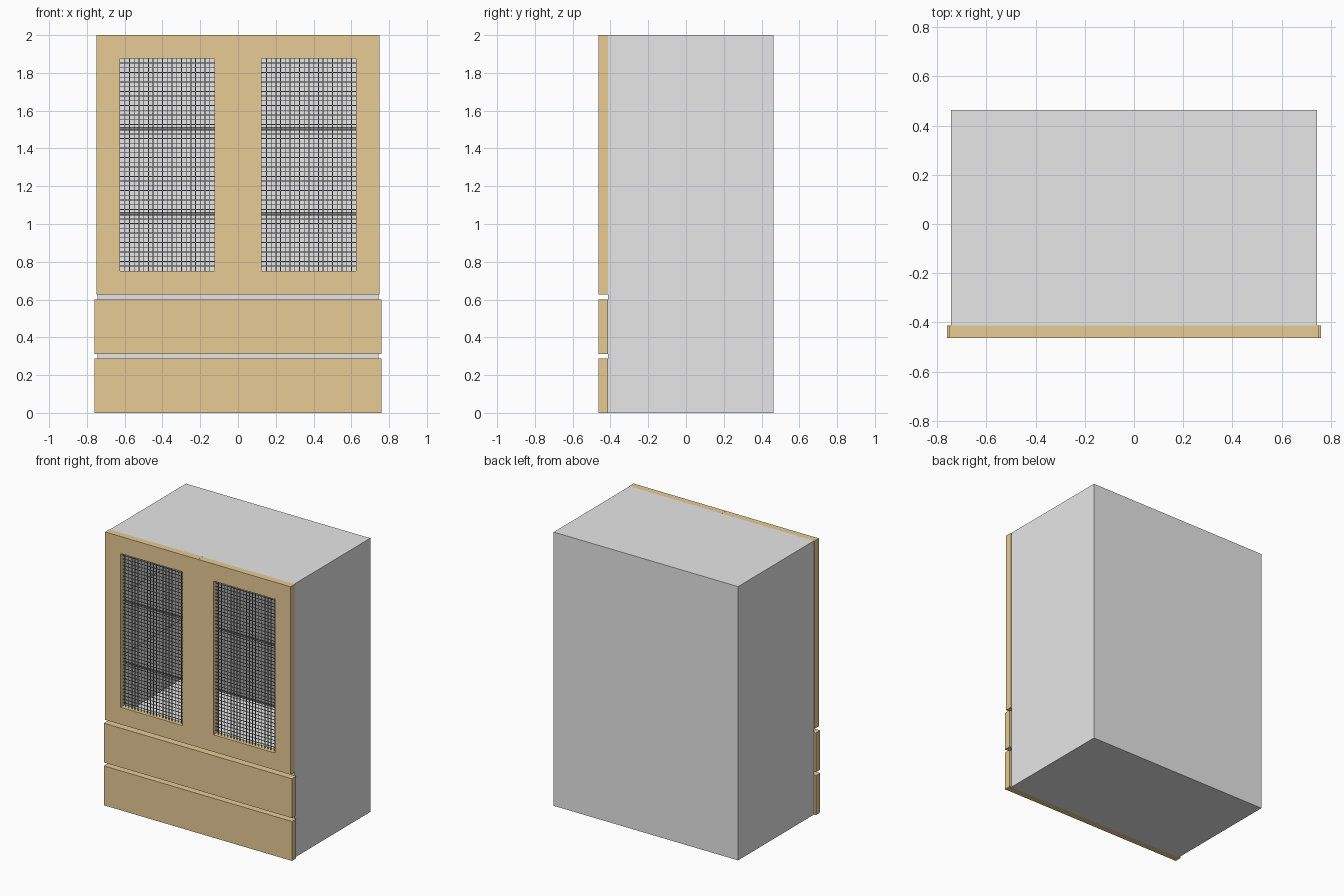
import bpy, bmesh
from mathutils import Matrix, Vector

if "Cube" in bpy.data.objects:
    bpy.data.objects.remove(bpy.data.objects["Cube"])


def material(name, rgb):
    m = bpy.data.materials.new(name)
    m.diffuse_color = (*rgb, 1)
    m.use_nodes = True
    m.node_tree.nodes["Principled BSDF"].inputs["Base Color"].default_value = m.diffuse_color
    return m


WOOD = material("tan wood", (0.8, 0.6, 0.3))
GREY = material("light grey panel", (0.8, 0.8, 0.8))
DARK = material("dark grey metal", (0.25, 0.25, 0.25))


def boxes(name, mat, spans):
    """One object made of boxes, each given as (x0, x1, y0, y1, z0, z1)."""
    bm = bmesh.new()
    for x0, x1, y0, y1, z0, z1 in spans:
        centre = Vector((x0 + x1, y0 + y1, z0 + z1)) / 2
        size = (x1 - x0, y1 - y0, z1 - z0, 1)
        bmesh.ops.create_cube(bm, size=1, matrix=Matrix.Translation(centre) @ Matrix.Diagonal(size))
    mesh = bpy.data.meshes.new(name)
    bm.to_mesh(mesh)
    bm.free()
    mesh.materials.append(mat)
    obj = bpy.data.objects.new(name, mesh)
    bpy.context.collection.objects.link(obj)
    return obj


# Carcass: sides, back, top and horizontal dividers
W, T, FRONT, BACK = 0.745, 0.045, -0.413, 0.463
I = W - T
for name, s in (("left", -1), ("right", 1)):
    xs = sorted((s * W, s * I))
    boxes(name + "_side_panel", GREY, [(*xs, FRONT, BACK, 0, 2)])
boxes("back_panel", GREY, [(-I, I, BACK - 0.03, BACK, 0, 2)])
for name, z0, z1 in (("bottom_panel", 0, 0.03), ("drawer_divider", 0.28, 0.325),
                     ("cabinet_floor", 0.585, 0.63), ("top_panel", 1.955, 2)):
    boxes(name, GREY, [(-I, I, FRONT, BACK - 0.03, z0, z1)])

# Shelves behind the doors
for name, z in (("lower_shelf", 1.055), ("upper_shelf", 1.505)):
    boxes(name, DARK, [(-I, I, FRONT + 0.01, BACK - 0.03, z - 0.009, z + 0.009)])

# Drawer fronts, slightly wider than the doors
Y0, Y1 = -0.463, FRONT
for name, z0, z1 in (("lower_drawer_front", 0, 0.288), ("upper_drawer_front", 0.313, 0.6)):
    boxes(name, WOOD, [(-0.76, 0.76, Y0, Y1, z0, z1)])

# Doors: stiles, rails and wire mesh
B, F, P, R = 0.627, 0.125, 0.025, 0.002    # door bottom, frame width, wire pitch, half wire
for side, x in (("left", -0.75), ("right", 0.0)):
    x += 0.0005
    xe = x + 0.749
    a, b = x + F, xe - F
    boxes(side + "_door_stiles", WOOD, [(x, a, Y0, Y1, B, 2), (b, xe, Y0, Y1, B, 2)])
    boxes(side + "_door_rails", WOOD, [(a, b, Y0, Y1, B, B + F), (a, b, Y0, Y1, 2 - F, 2)])
    z0, z1, y = B + F, 2 - F, -0.438
    wires = []
    for i in range(1, round((b - a) / P)):
        c = a + i * P
        wires.append((c - R, c + R, y - 2 * R, y, z0, z1))
    for i in range(1, round((z1 - z0) / P)):
        c = z0 + i * P
        wires.append((a, b, y, y + 2 * R, c - R, c + R))
    boxes(side + "_door_mesh", DARK, wires)
